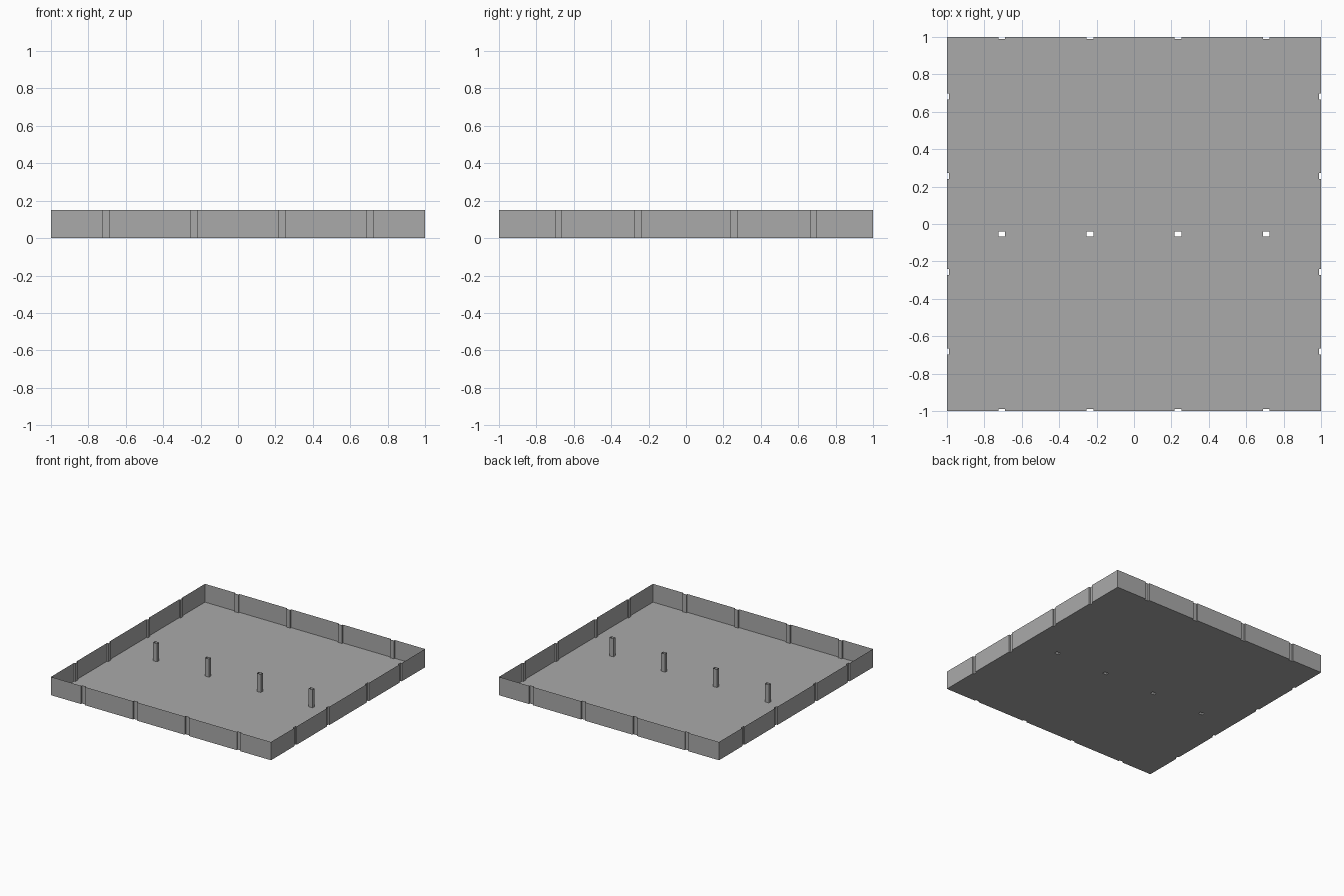
import bpy, bmesh

cube = bpy.data.objects.get("Cube")
if cube:
    bpy.data.objects.remove(cube, do_unlink=True)

HEIGHT = 0.15
DEPTH = 0.012                      # how far the edge notches cut inward
HALF_X, HALF_Y = 0.018, 0.016      # half widths of notches along x and y
POST_Y, POST_HALF = -0.053, 0.013
NOTCH_X = [-0.707, -0.235, 0.235, 0.707]
NOTCH_Y = [-0.682, -0.256, 0.256, 0.682]

grey = bpy.data.materials.new("concrete_grey")
grey.use_nodes = True
colour = (0.4, 0.4, 0.4, 1)
grey.diffuse_color = colour
grey.node_tree.nodes["Principled BSDF"].inputs["Base Color"].default_value = colour


def make_object(name, bm):
    mesh = bpy.data.meshes.new(name)
    bm.to_mesh(mesh)
    bm.free()
    mesh.materials.append(grey)
    obj = bpy.data.objects.new(name, mesh)
    bpy.context.collection.objects.link(obj)


def near(value, centres, half):
    return any(abs(value - c) < half for c in centres)


def is_open(x, y):
    """True where a notch or a post hole pierces the floor."""
    edge = 1 - DEPTH
    return (near(x, NOTCH_X, HALF_X) and (abs(y) > edge or abs(y - POST_Y) < POST_HALF)
            or near(y, NOTCH_Y, HALF_Y) and abs(x) > edge)


def breaks(centres, half, extra=()):
    cuts = [-1, DEPTH - 1, 1 - DEPTH, 1, *extra]
    for c in centres:
        cuts += [c - half, c + half]
    return sorted(cuts)


def build_sheet(name, edges):
    """Raise a vertical sheet from each floor edge."""
    bm = bmesh.new()
    for a, b in edges:
        bm.faces.new([bm.verts.new((p.x, p.y, z))
                      for p, z in ((b, 0), (a, 0), (a, HEIGHT), (b, HEIGHT))])
    bmesh.ops.remove_doubles(bm, verts=bm.verts[:], dist=0.0001)
    make_object(name, bm)


# Floor plate, leaving out notches and post holes
floor = bmesh.new()
xs = breaks(NOTCH_X, HALF_X)
ys = breaks(NOTCH_Y, HALF_Y, (POST_Y - POST_HALF, POST_Y + POST_HALF))
for x0, x1 in zip(xs, xs[1:]):
    for y0, y1 in zip(ys, ys[1:]):
        if not is_open((x0 + x1) / 2, (y0 + y1) / 2):
            floor.faces.new([floor.verts.new((x, y, 0))
                             for x, y in ((x0, y0), (x1, y0), (x1, y1), (x0, y1))])
bmesh.ops.remove_doubles(floor, verts=floor.verts[:], dist=0.0001)

# Sort the open floor edges into the outer rim and the post holes
rim, holes = [], []
for e in floor.edges:
    if e.is_boundary:
        loop = e.link_loops[0]
        pair = (loop.link_loop_next.vert.co.copy(), loop.vert.co.copy())
        middle = (pair[0] + pair[1]) / 2
        outer = max(abs(middle.x), abs(middle.y)) > 0.9
        (rim if outer else holes).append(pair)
make_object("floor_plate", floor)

# Notched rim wall and hollow posts
build_sheet("rim_wall", rim)
for i, cx in enumerate(NOTCH_X):
    build_sheet(f"hollow_post_{i + 1}",
                [p for p in holes if abs((p[0].x + p[1].x) / 2 - cx) < 0.1])
